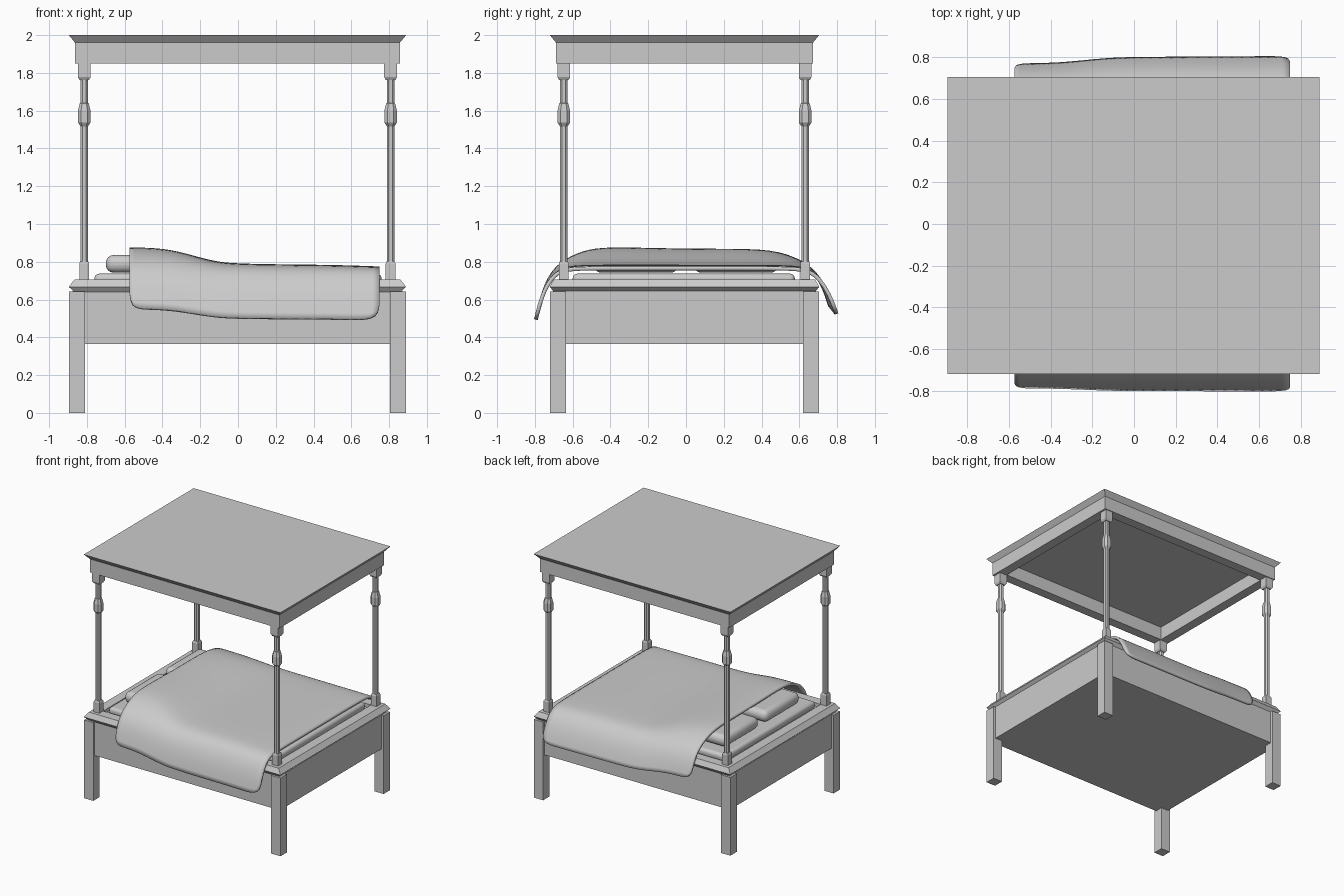
import bpy, bmesh

if "Cube" in bpy.data.objects:
    bpy.data.objects.remove(bpy.data.objects["Cube"])

CX, CY = -0.003, -0.008          # the frame sits slightly off centre


def make_object(name, bm):
    bmesh.ops.recalc_face_normals(bm, faces=bm.faces)
    me = bpy.data.meshes.new(name)
    bm.to_mesh(me)
    bm.free()
    ob = bpy.data.objects.new(name, me)
    bpy.context.collection.objects.link(ob)
    return ob


def loft(name, rings, x=CX, y=CY):
    """Stack of rings (half x, half y, z, corner chamfer), capped at both ends."""
    bm = bmesh.new()
    prev = first = None
    for hx, hy, z, c in rings:
        if c:
            pts = [(hx, hy - c), (hx - c, hy), (c - hx, hy), (-hx, hy - c),
                   (-hx, c - hy), (c - hx, -hy), (hx - c, -hy), (hx, c - hy)]
        else:
            pts = [(hx, hy), (-hx, hy), (-hx, -hy), (hx, -hy)]
        ring = [bm.verts.new((x + px, y + py, z)) for px, py in pts]
        if prev:
            n = len(ring)
            for i in range(n):
                bm.faces.new((prev[i], prev[(i + 1) % n], ring[(i + 1) % n], ring[i]))
        first = first or ring
        prev = ring
    bm.faces.new(first)
    bm.faces.new(prev)
    return make_object(name, bm)


def box(name, hx, hy, z0, z1, x=CX, y=CY):
    return loft(name, [(hx, hy, z0, 0), (hx, hy, z1, 0)], x, y)


def smooth(ob, angle=0.7):
    bpy.ops.object.select_all(action='DESELECT')
    ob.select_set(True)
    bpy.context.view_layer.objects.active = ob
    bpy.ops.object.shade_smooth_by_angle(angle=angle)


def cushion(name, hx, hy, z0, z1, x, y, radius):
    ob = box(name, hx, hy, z0, z1, x, y)
    mod = ob.modifiers.new("round", 'BEVEL')
    mod.width, mod.segments = radius, 4
    smooth(ob, 1.0)
    return ob


# bed base and moulded ledge with a shallow recess
box("bed_base", 0.873, 0.692, 0.365, 0.645)
loft("ledge", [(0.862, 0.692, 0.64, 0), (0.893, 0.713, 0.667, 0),
               (0.862, 0.692, 0.707, 0), (0.785, 0.615, 0.707, 0),
               (0.785, 0.615, 0.68, 0)])

# canopy with flared cornice, hollow underneath
loft("canopy", [(0.78, 0.60, 1.96, 0), (0.78, 0.60, 1.85, 0),
                (0.86, 0.68, 1.85, 0), (0.86, 0.68, 1.96, 0),
                (0.893, 0.713, 2.0, 0)])

# legs and turned posts at the four corners
POST = [(0.020, 0.79), (0.020, 1.517), (0.033, 1.537), (0.033, 1.60),
        (0.024, 1.638), (0.020, 1.64), (0.020, 1.78)]
for sx, nx in ((-1, "left"), (1, "right")):
    for sy, ny in ((-1, "front"), (1, "back")):
        tag = f"{ny}_{nx}"
        box(f"leg_{tag}", 0.042, 0.042, 0, 0.642, CX + sx * 0.850, CY + sy * 0.669)
        px, py = CX + sx * 0.811, CY + sy * 0.639
        loft(f"post_{tag}", [(r, r, z, r * 0.5) for r, z in POST], px, py)
        loft(f"post_foot_{tag}", [(0.026, 0.026, 0.70, 0), (0.026, 0.026, 0.79, 0),
                                  (0.021, 0.021, 0.802, 0)], px, py)
        loft(f"post_cap_{tag}", [(0.025, 0.025, 1.762, 0), (0.034, 0.034, 1.778, 0),
                                 (0.034, 0.034, 1.852, 0)], px, py)

# mattress and two pillows
cushion("mattress", 0.76, 0.588, 0.675, 0.737, 0, CY - 0.004, 0.025)
for i, y in enumerate((-0.265, 0.265)):
    cushion(f"pillow_{i + 1}", 0.19, 0.225, 0.742, 0.836, -0.51, y, 0.042)

# blanket: cross-sections blended from the raised head end to the flat foot end
HEAD = [(-.79, .553), (-.75, .69), (-.69, .785), (-.58, .848), (-.46, .88), (-.2, .873),
        (.1, .868), (.42, .87), (.56, .835), (.67, .775), (.735, .685), (.772, .57)]
FOOT = [(-.805, .493), (-.775, .62), (-.72, .725), (-.655, .768), (-.55, .775), (-.2, .775),
        (.15, .775), (.53, .775), (.64, .768), (.71, .725), (.77, .63), (.808, .525)]
STATIONS = [(-.575, 1), (-.47, .99), (-.37, .9), (-.28, .7), (-.2, .47), (-.12, .28),
            (-.04, .17), (.15, .12), (.4, .1), (.6, .06), (.75, 0)]
bm = bmesh.new()
rows = []
for x, w in STATIONS:
    rows.append([bm.verts.new((x, f[0] + (h[0] - f[0]) * w, f[1] + (h[1] - f[1]) * w))
                 for h, f in zip(HEAD, FOOT)])
for a, b in zip(rows, rows[1:]):
    for i in range(len(a) - 1):
        bm.faces.new((a[i], b[i], b[i + 1], a[i + 1]))
blanket = make_object("blanket", bm)
if sum(p.normal.z for p in blanket.data.polygons) < 0:
    blanket.data.flip_normals()
sub = blanket.modifiers.new("soften", 'SUBSURF')
sub.levels = sub.render_levels = 2
sol = blanket.modifiers.new("thickness", 'SOLIDIFY')
sol.thickness, sol.offset = 0.02, -1
smooth(blanket)
